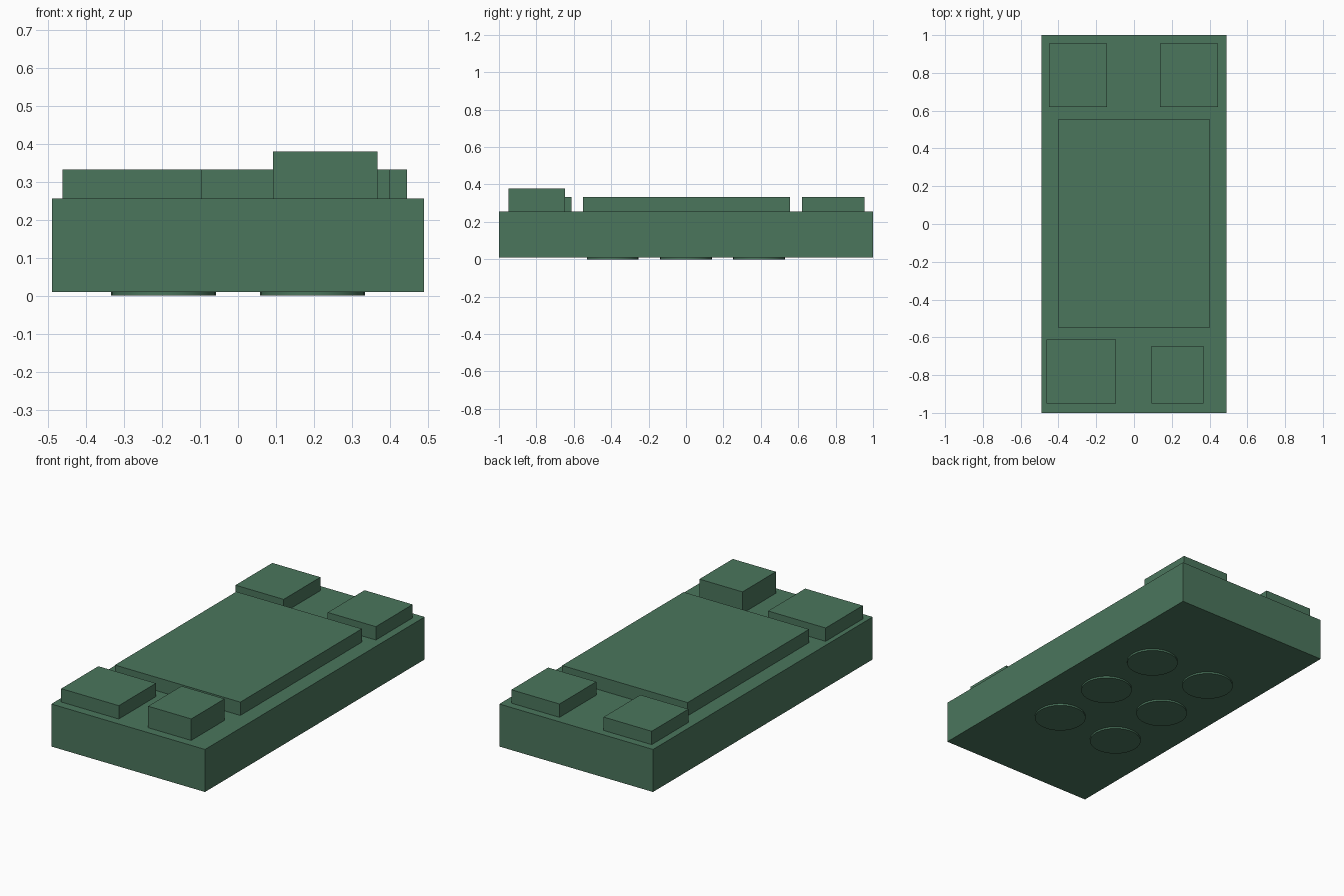
import bpy, bmesh
from mathutils import Matrix, Vector

if "Cube" in bpy.data.objects:
    bpy.data.objects.remove(bpy.data.objects["Cube"])

green = bpy.data.materials.new("green")
green.diffuse_color = (0.07, 0.18, 0.108, 1)
green.use_nodes = True
green.node_tree.nodes["Principled BSDF"].inputs["Base Color"].default_value = green.diffuse_color


def add_object(name, bm):
    mesh = bpy.data.meshes.new(name)
    bm.to_mesh(mesh)
    bm.free()
    mesh.materials.append(green)
    obj = bpy.data.objects.new(name, mesh)
    bpy.context.collection.objects.link(obj)
    return obj


def box(name, x, y, z):
    lo, hi = Vector((x[0], y[0], z[0])), Vector((x[1], y[1], z[1]))
    bm = bmesh.new()
    bmesh.ops.create_cube(bm, size=1, matrix=Matrix.Translation((lo + hi) / 2)
                          @ Matrix.Diagonal((*(hi - lo), 1)))
    return add_object(name, bm)


def foot(name, x, y):
    bm = bmesh.new()
    bmesh.ops.create_cone(bm, cap_ends=True, segments=32, radius1=0.138,
                          radius2=0.138, depth=0.012,
                          matrix=Matrix.Translation((x, y, 0.008)))
    for v in bm.verts:
        v.co.z = max(v.co.z, 0.0)
    for f in bm.faces:
        f.smooth = len(f.verts) == 4
    for e in bm.edges:
        e.smooth = all(f.smooth for f in e.link_faces)
    bm.transform(Matrix.Translation((0, 0, -min(v.co.z for v in bm.verts))))
    return add_object(name, bm)


BASE_Z, TOP_Z, RAISED_Z = 0.01, 0.255, 0.332

# Main slab
box("base", (-0.49, 0.49), (-1, 1), (BASE_Z, TOP_Z))

# Raised panel and corner blocks on top
box("centre_panel", (-0.4, 0.4), (-0.55, 0.557), (TOP_Z, RAISED_Z))
box("back_left_block", (-0.45, -0.143), (0.62, 0.955), (TOP_Z, RAISED_Z))
box("back_right_block", (0.138, 0.445), (0.62, 0.955), (TOP_Z, RAISED_Z))
box("front_left_block", (-0.462, -0.095), (-0.95, -0.612), (TOP_Z, RAISED_Z))
box("front_right_tall_block", (0.092, 0.367), (-0.95, -0.646), (TOP_Z, 0.379))

# Six thin round feet underneath
for side, x in (("left", -0.196), ("right", 0.196)):
    for place, y in (("front", -0.392), ("middle", 0.0), ("back", 0.39)):
        foot(f"{place}_{side}_foot", x, y)
